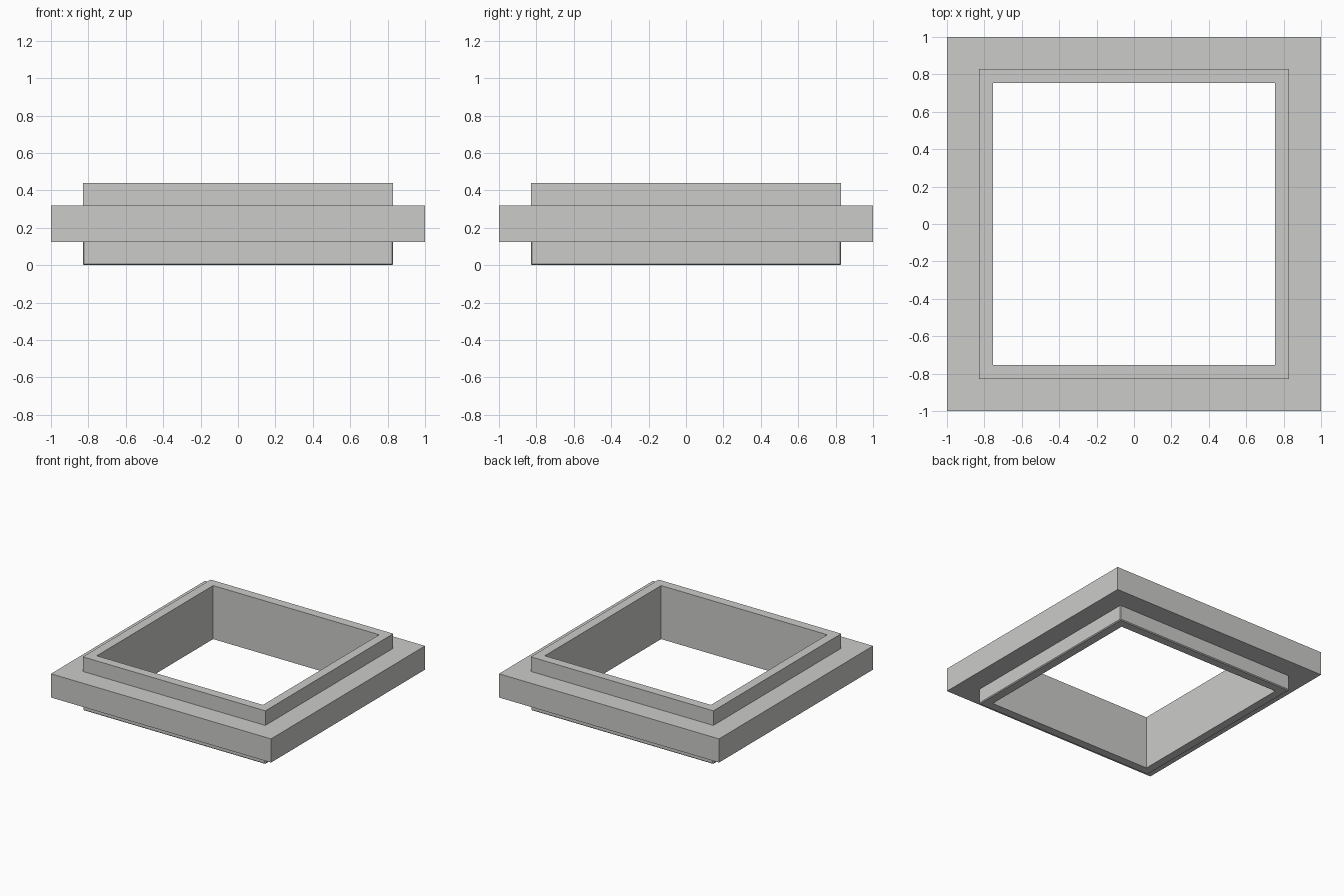
import bpy, bmesh

if "Cube" in bpy.data.objects:
    bpy.data.objects.remove(bpy.data.objects["Cube"])

INNER, COLLAR, FLANGE = 0.755, 0.83, 1.0
Z_LOW, Z_HIGH, TOP = 0.125, 0.32, 0.44

grey = bpy.data.materials.new("light_grey")
grey.diffuse_color = (0.6, 0.6, 0.59, 1)
grey.use_nodes = True
grey.node_tree.nodes["Principled BSDF"].inputs["Base Color"].default_value = grey.diffuse_color


def square_sweep(name, profile, bevel=0.0):
    """Sweep an open (half-width, z) profile around a square."""
    bm = bmesh.new()
    corners = [(-1, -1), (1, -1), (1, 1), (-1, 1)]
    loops = [[bm.verts.new((sx * r, sy * r, z)) for sx, sy in corners]
             for r, z in profile]
    for a, b in zip(loops, loops[1:]):
        for i in range(4):
            j = (i + 1) % 4
            bm.faces.new((a[i], a[j], b[j], b[i]))
    # Chamfer only the exposed outer edges
    if bevel:
        edges = [e for e in bm.edges if not e.is_boundary
                 and all(abs(v.co.x) > INNER + 0.01 for v in e.verts)]
        bmesh.ops.bevel(bm, geom=edges, offset=bevel, segments=1,
                        affect='EDGES', clamp_overlap=True)
    mesh = bpy.data.meshes.new(name)
    bm.to_mesh(mesh)
    bm.free()
    mesh.materials.append(grey)
    obj = bpy.data.objects.new(name, mesh)
    bpy.context.collection.objects.link(obj)
    return obj


# Wide flange with the raised collar on top
square_sweep("flange_and_collar", [
    (COLLAR - 0.01, Z_LOW), (FLANGE, Z_LOW), (FLANGE, Z_HIGH),
    (COLLAR, Z_HIGH), (COLLAR, TOP), (INNER, TOP), (INNER, Z_LOW)])

# Lower lip with finely chamfered outer edges
square_sweep("lower_lip", [
    (INNER, Z_LOW), (INNER, 0), (COLLAR, 0), (COLLAR, Z_LOW)], bevel=0.007)
